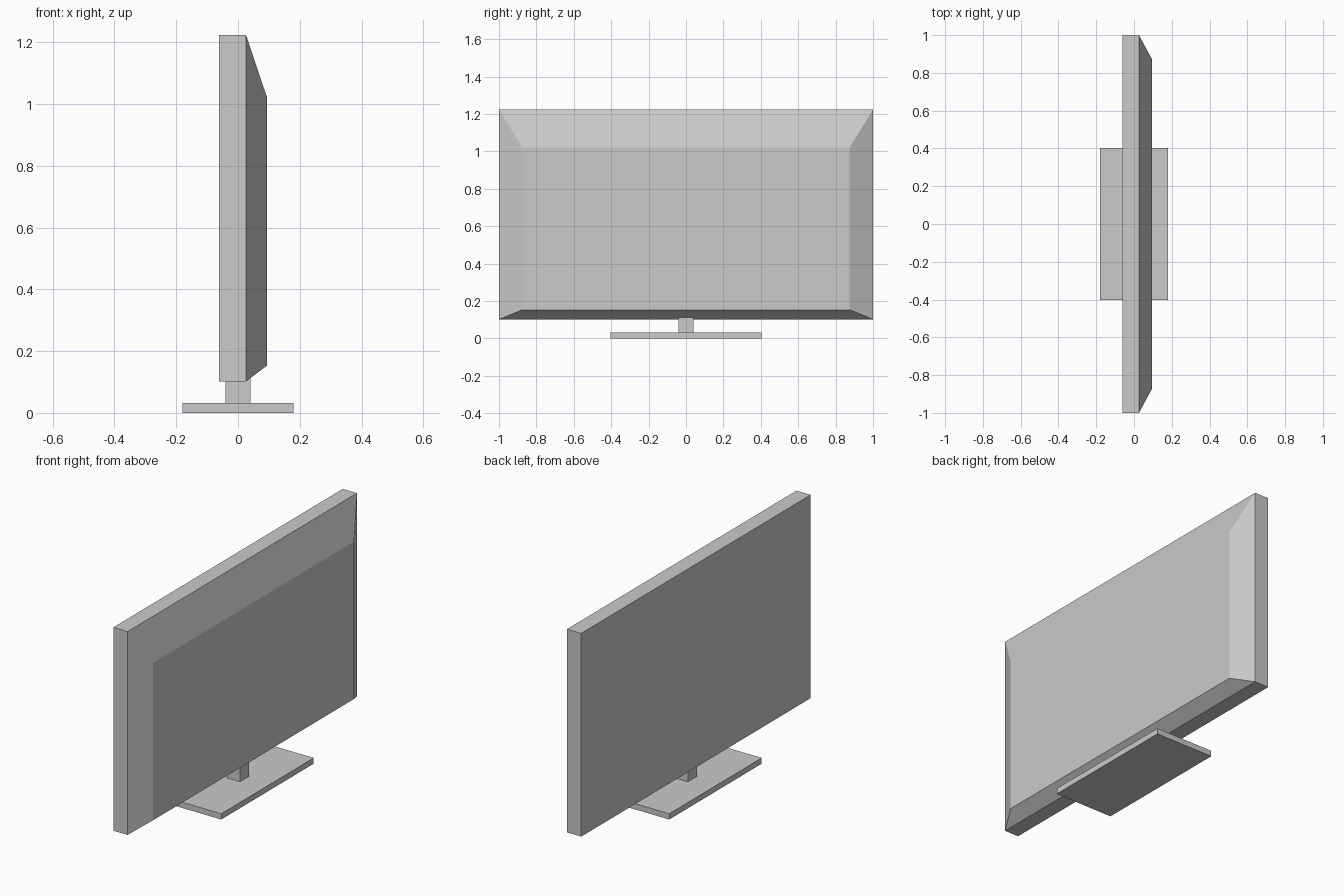
import bpy
import bmesh

cube = bpy.data.objects.get("Cube")
if cube:
    bpy.data.objects.remove(cube, do_unlink=True)

# Single plain grey finish
GREY = (0.59, 0.59, 0.59, 1.0)
grey = bpy.data.materials.new("plain_grey")
grey.diffuse_color = GREY
grey.use_nodes = True
grey.node_tree.nodes["Principled BSDF"].inputs["Base Color"].default_value = GREY


def add_object(name, bm):
    bmesh.ops.recalc_face_normals(bm, faces=bm.faces)
    mesh = bpy.data.meshes.new(name)
    bm.to_mesh(mesh)
    bm.free()
    mesh.materials.append(grey)
    obj = bpy.data.objects.new(name, mesh)
    bpy.context.collection.objects.link(obj)
    return obj


def loft(name, sections):
    """Join rectangles (x, half_width, bottom, top) stacked along x into a solid."""
    bm = bmesh.new()
    rings = []
    for x, half, low, high in sections:
        corners = [(-half, low), (half, low), (half, high), (-half, high)]
        rings.append([bm.verts.new((x, y, z)) for y, z in corners])
    for a, b in zip(rings, rings[1:]):
        for i in range(4):
            j = (i + 1) % 4
            bm.faces.new((a[i], a[j], b[j], b[i]))
    bm.faces.new(rings[0])
    bm.faces.new(rings[-1])
    return add_object(name, bm)


# Flat screen panel with a tapered rear housing
SCREEN_X, RIM_X, BACK_X = -0.061, 0.026, 0.094
loft("screen_panel", [
    (SCREEN_X, 1.0, 0.102, 1.223),
    (RIM_X, 1.0, 0.102, 1.223),
    (BACK_X, 0.875, 0.153, 1.021),
])

# Stand: short square neck reaching into the panel, and a flat foot
loft("stand_neck", [(-0.04, 0.04, 0.03, 0.115), (0.04, 0.04, 0.03, 0.115)])
loft("stand_base", [(-0.18, 0.403, 0.0, 0.032), (0.18, 0.403, 0.0, 0.032)])
